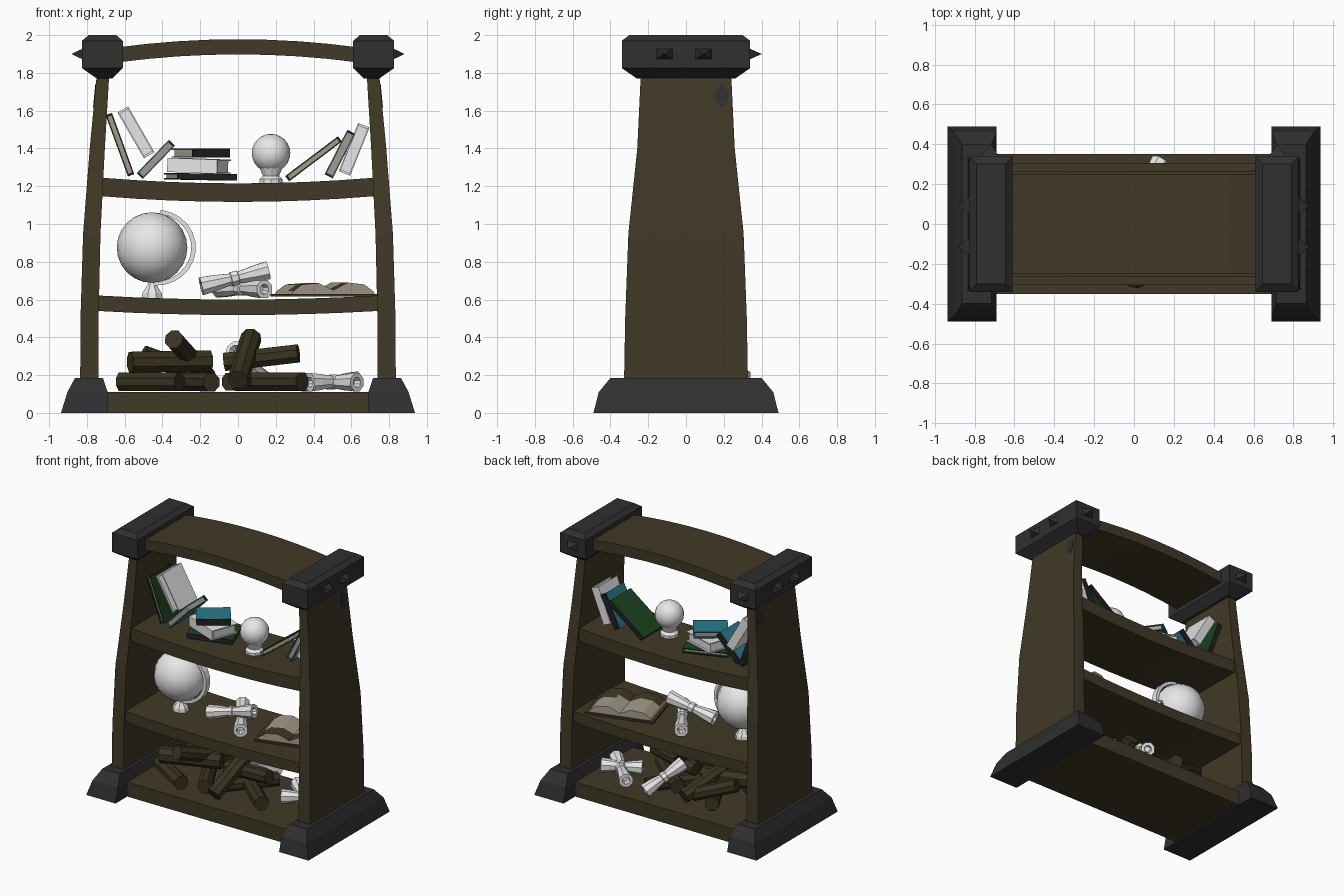
import bpy, bmesh, math
from mathutils import Vector, Matrix, Euler

if "Cube" in bpy.data.objects:
    bpy.data.objects.remove(bpy.data.objects["Cube"])


def material(name, rgb):
    m = bpy.data.materials.new(name)
    m.diffuse_color = (*rgb, 1)
    m.use_nodes = True
    m.node_tree.nodes["Principled BSDF"].inputs["Base Color"].default_value = m.diffuse_color
    return m


WOOD = material("brown wood", (0.052, 0.041, 0.019))
BARK = material("log bark", (0.042, 0.033, 0.015))
IRON = material("dark iron", (0.029, 0.029, 0.031))
WHITE = material("white", (0.8, 0.8, 0.8))
TEAL = material("teal cover", (0.022, 0.2, 0.26))
GREEN = material("green cover", (0.01, 0.055, 0.013))
BLACK = material("black leather", (0.015, 0.015, 0.016))
PAPER = material("old paper", (0.38, 0.33, 0.26))


def finish(name, bm, mats):
    bmesh.ops.recalc_face_normals(bm, faces=bm.faces)
    me = bpy.data.meshes.new(name)
    bm.to_mesh(me)
    bm.free()
    for m in mats:
        me.materials.append(m)
    ob = bpy.data.objects.new(name, me)
    bpy.context.collection.objects.link(ob)
    return ob


def loft(name, rings, mats, rule=None):
    """Skin a list of equal-sized point rings and cap both ends."""
    bm = bmesh.new()
    vs = [[bm.verts.new(p) for p in r] for r in rings]
    n = len(vs[0])
    for a, b in zip(vs, vs[1:]):
        for i in range(n):
            bm.faces.new((a[i], a[(i + 1) % n], b[(i + 1) % n], b[i]))
    bm.faces.new(vs[0])
    bm.faces.new(vs[-1])
    if rule:
        for f in bm.faces:
            f.material_index = rule(f.calc_center_median())
    return finish(name, bm, mats)


def rect(x0, x1, y, z):
    return [(x0, -y, z), (x1, -y, z), (x1, y, z), (x0, y, z)]


def plank(name, half, y, z_end, z_mid, thick, segs=8):
    """Board along x whose height bends from the ends to the middle."""
    rings = []
    for i in range(segs + 1):
        x = half * (2 * i / segs - 1)
        z = z_end + (z_mid - z_end) * (1 - (x / half) ** 2)
        rings.append([(x, -y, z - thick), (x, y, z - thick), (x, y, z), (x, -y, z)])
    return loft(name, rings, [WOOD])


def lathe(name, p1, p2, profile, mat, sides=8):
    """Turned shape between two points; profile holds (fraction, radius)."""
    p1, p2 = Vector(p1), Vector(p2)
    q = (p2 - p1).to_track_quat('Z', 'Y')
    rings = []
    for t, r in profile:
        rings.append([p1.lerp(p2, t) + q @ Vector((r * math.cos(a), r * math.sin(a), 0))
                      for a in (2 * math.pi * (k + 0.5) / sides for k in range(sides))])
    return loft(name, rings, [mat])


def spike(name, base, axis, length, w, h):
    """Four-sided pyramid pointing along a horizontal axis."""
    b, d = Vector(base), Vector(axis)
    side = Vector((-d.y, d.x, 0))
    up = Vector((0, 0, 1))
    rings = [[b + d * l + side * w * k * i / 2 + up * h * k * j / 2
              for i, j in ((-1, -1), (1, -1), (1, 1), (-1, 1))]
             for l, k in ((-0.01, 1), (length, 0.02))]
    return loft(name, rings, [IRON])


def ball(name, loc, r):
    bm = bmesh.new()
    bmesh.ops.create_uvsphere(bm, u_segments=16, v_segments=12, radius=r)
    for f in bm.faces:
        f.smooth = True
    ob = finish(name, bm, [WHITE])
    ob.location = loc
    return ob


def book(name, size, loc, tilt, turn, cover, spine, pages, side=1):
    """Closed book: two covers, a spine on one long side, and a page block."""
    l, d, t = size
    c = 0.007
    bm = bmesh.new()
    boxes = [((l, d, c), (0, 0, t / 2 - c / 2), 0), ((l, d, c), (0, 0, c / 2 - t / 2), 0),
             ((l, 0.012, t), (0, side * d / 2, 0), 1),
             ((l - 0.02, d - 0.02, t - c), (0, side * 0.005, 0), 2)]
    for s, p, mi in boxes:
        mat = Matrix.Translation(p) @ Matrix.Diagonal((*s, 1))
        new = bmesh.ops.create_cube(bm, size=1, matrix=mat)['verts']
        for f in {f for v in new for f in v.link_faces}:
            f.material_index = mi
    ob = finish(name, bm, [cover, spine, pages])
    ob.location = loc
    ob.rotation_euler = Euler((0, -math.radians(tilt), math.radians(turn)))
    return ob


# Frame: side panels, iron feet, iron caps with spikes, knots
for s, tag in ((-1, "left"), (1, "right")):
    loft(tag + "_panel", [rect(s * o, s * i, y, z) for z, o, i, y in (
        (0.05, 0.836, 0.74, 0.33), (0.5, 0.834, 0.738, 0.322), (0.95, 0.82, 0.728, 0.305),
        (1.4, 0.785, 0.705, 0.258), (1.82, 0.745, 0.68, 0.238))], [WOOD])
    loft(tag + "_foot", [rect(s * o, s * i, y, z) for z, o, i, y in (
        (0, 0.937, 0.69, 0.49), (0.11, 0.903, 0.69, 0.462), (0.185, 0.863, 0.715, 0.40))], [IRON])
    loft(tag + "_cap", [rect(s * o, s * i, y, z) for z, o, i, y in (
        (1.77, 0.747, 0.665, 0.26), (1.825, 0.826, 0.61, 0.34),
        (1.97, 0.826, 0.61, 0.34), (2.0, 0.79, 0.645, 0.30))], [IRON])
    for y in (-0.115, 0.093):
        spike(tag + "_outer_spike", (s * 0.826, y, 1.9), (s, 0, 0), 0.055, 0.1, 0.063)
    spike(tag + "_back_spike", (s * 0.72, 0.34, 1.9), (0, 1, 0), 0.06, 0.1, 0.063)
    knot = [(0.19 + 0.036 * math.cos(a), 1.68 + 0.062 * math.sin(a))
            for a in (math.pi * k / 4 for k in range(8))]
    loft(tag + "_knot", [[(s * (0.785 - (z - 1.4) * 0.095 + e), y, z) for y, z in knot]
                         for e in (-0.003, 0.003)], [IRON])

# Boards
plank("bottom_board", 0.70, 0.35, 0.11, 0.11, 0.11, 1)
plank("middle_shelf", 0.75, 0.305, 0.622, 0.60, 0.082)
plank("upper_shelf", 0.72, 0.267, 1.245, 1.215, 0.098)
plank("top_beam", 0.64, 0.25, 1.935, 1.978, 0.08)

# Books leaning on the upper shelf: size, place, tilt, colours
for name, size, loc, tilt, cov, spn, pg in (
        ("green_book_left", (0.345, 0.25, 0.036), (-0.625, 0.02, 1.42), 110, GREEN, BLACK, PAPER),
        ("white_book_left", (0.28, 0.22, 0.065), (-0.54, 0.03, 1.485), 120, WHITE, WHITE, WHITE),
        ("teal_book_left", (0.245, 0.22, 0.045), (-0.435, 0.0, 1.342), 46, TEAL, BLACK, PAPER),
        ("green_book_right", (0.35, 0.24, 0.035), (0.40, 0.03, 1.345), 37, GREEN, BLACK, PAPER),
        ("teal_book_right", (0.265, 0.22, 0.048), (0.54, 0.03, 1.37), 63, TEAL, BLACK, PAPER),
        ("white_book_right", (0.275, 0.22, 0.065), (0.615, 0.03, 1.395), 68, WHITE, WHITE, WHITE)):
    book(name, size, loc, tilt, 0, cov, spn, pg)

# Book stack
book("stack_bottom_book", (0.33, 0.23, 0.034), (-0.2, 0, 1.25), -1, 18, GREEN, BLACK, PAPER, -1)
book("stack_middle_book", (0.28, 0.21, 0.075), (-0.205, 0, 1.308), -2, -20, WHITE, WHITE, WHITE, -1)
book("stack_top_book", (0.24, 0.19, 0.048), (-0.2, -0.01, 1.375), 0, 36, TEAL, BLACK, PAPER, -1)

# Crystal ball on a small stand
ball("crystal_ball", (0.175, -0.05, 1.375), 0.102)
lathe("ball_stand", (0.175, -0.05, 1.21), (0.175, -0.05, 1.3),
      ((0, 0.065), (0.3, 0.065), (0.5, 0.045), (1, 0.065)), WHITE, 10)

# Globe with a half ring and a pointed foot
GX, GY, GZ = -0.455, -0.04, 0.875
ball("globe", (GX, GY, GZ), 0.187)
ring = []
for k in range(13):
    a = math.radians(-88 + k * 176 / 12 - 5)
    ring.append([(GX + 0.02 + r * math.cos(a), GY + w, GZ + r * math.sin(a) * 0.95)
                 for r, w in ((0.188, -0.025), (0.212, -0.025), (0.212, 0.025), (0.188, 0.025))])
loft("globe_ring", ring, [WHITE])
lathe("globe_foot", (GX, GY, 0.605), (GX, GY, 0.7), ((0, 0.06), (0.3, 0.055), (1, 0.012)), WHITE)

# Rolled scrolls, flared and hollow at the ends, tied in the middle
SCROLL = ((0.1, 0.02), (0, 0.028), (0, 0.052), (0.2, 0.046), (0.44, 0.033), (0.45, 0.04),
          (0.55, 0.04), (0.56, 0.033), (0.8, 0.046), (1, 0.052), (1, 0.028), (0.9, 0.02))
for i, (a, b) in enumerate((
        ((-0.195, -0.07, 0.67), (0.16, -0.03, 0.755)),
        ((0.14, -0.17, 0.655), (-0.1, 0.2, 0.66)),
        ((0.63, -0.06, 0.162), (0.35, 0.22, 0.162)),
        ((0.38, -0.02, 0.162), (0.63, 0.12, 0.17)),
        ((0.13, 0.31, 0.175), (-0.02, 0.06, 0.335)))):
    lathe("scroll_%d" % (i + 1), a, b, SCROLL, WHITE)

# Open book with stained pages
hump = [(-0.23, 0.012), (-0.22, 0.03), (-0.17, 0.065), (-0.08, 0.072), (0, 0.035),
        (0.08, 0.075), (0.17, 0.065), (0.22, 0.03), (0.23, 0.012)]
pages = loft("open_book_pages", [[(x, y, z) for x, z in hump]
             for y in (-0.16, -0.1, -0.05, 0, 0.08, 0.16)], [PAPER, WOOD],
             lambda c: int(c.z > 0.03 and (c.y < -0.06 or (c.x > 0.05 and c.y < 0))
                           and abs(c.y) < 0.155))
cover = loft("open_book_cover", [rect(-0.25, 0.25, 0.175, z) for z in (0, 0.014)], [WOOD])
for ob in (pages, cover):
    ob.location = (0.46, 0.05, 0.615)
    ob.rotation_euler.z = math.radians(16)

# Pile of logs
for i, (a, b, r) in enumerate((
        ((-0.62, -0.05, 0.165), (-0.31, -0.24, 0.165), 0.054),
        ((-0.57, -0.12, 0.268), (-0.15, 0.02, 0.275), 0.06),
        ((-0.34, -0.25, 0.39), (-0.17, 0.27, 0.2), 0.052),
        ((-0.14, -0.2, 0.162), (-0.36, 0.2, 0.165), 0.052),
        ((-0.5, 0.1, 0.31), (-0.2, 0.2, 0.2), 0.05),
        ((0.0, -0.29, 0.175), (0.07, 0.05, 0.4), 0.056),
        ((-0.07, -0.02, 0.27), (0.32, -0.08, 0.315), 0.052),
        ((0.0, 0.1, 0.165), (0.34, -0.2, 0.165), 0.054),
        ((0.2, 0.2, 0.165), (-0.05, -0.1, 0.165), 0.05))):
    lathe("log_%d" % (i + 1), a, b, ((0, r), (1, r)), BARK)
